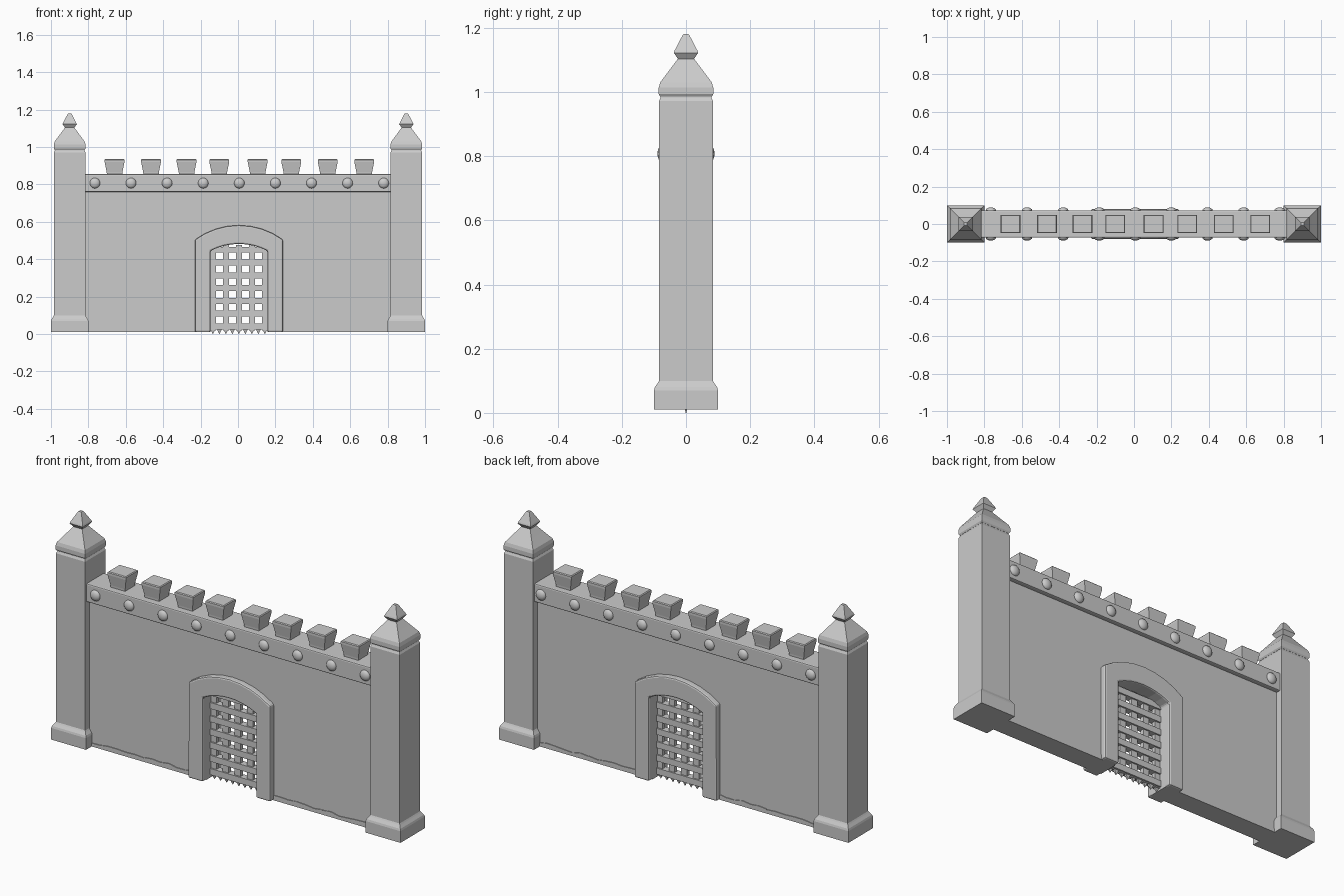
import bpy, bmesh, math, random

if "Cube" in bpy.data.objects:
    bpy.data.objects.remove(bpy.data.objects["Cube"])

random.seed(3)
CX = 0.005  # gate centre


def finish(name, bm, bevel=0.0, smooth=False):
    bmesh.ops.recalc_face_normals(bm, faces=bm.faces)
    me = bpy.data.meshes.new(name)
    bm.to_mesh(me)
    bm.free()
    ob = bpy.data.objects.new(name, me)
    bpy.context.collection.objects.link(ob)
    if smooth:
        for p in me.polygons:
            p.use_smooth = True
    if bevel:
        m = ob.modifiers.new("Bevel", "BEVEL")
        m.width = bevel
        m.segments = 2
        m.limit_method = 'ANGLE'
        m.angle_limit = math.radians(40)
    return ob


def add_rings(bm, rings, x=0.0, y=0.0):
    """Stack of rectangles (half_x, half_y, z), capped at both ends."""
    prev = None
    for hx, hy, z in rings:
        ring = [bm.verts.new((x + sx * hx, y + sy * hy, z))
                for sx, sy in ((-1, -1), (1, -1), (1, 1), (-1, 1))]
        if prev:
            for i in range(4):
                j = (i + 1) % 4
                bm.faces.new((prev[i], prev[j], ring[j], ring[i]))
        else:
            bm.faces.new(ring[::-1])
        prev = ring
    bm.faces.new(prev)


def add_box(bm, x0, x1, y0, y1, z0, z1):
    hx, hy = (x1 - x0) / 2, (y1 - y0) / 2
    add_rings(bm, [(hx, hy, z0), (hx, hy, z1)], (x0 + x1) / 2, (y0 + y1) / 2)


def extrude_outline(bm, pts, y0, y1):
    """Extrude an outline in the xz plane from y0 to y1."""
    face = bm.faces.new([bm.verts.new((x, y0, z)) for x, z in pts])
    res = bmesh.ops.extrude_face_region(bm, geom=[face], use_keep_orig=True)
    for v in res["geom"]:
        if isinstance(v, bmesh.types.BMVert):
            v.co.y = y1


def arch(half, spring, crown, n=8):
    """Arch outline from lower left, over the crown, to lower right."""
    rise = crown - spring
    r = (half * half + rise * rise) / (2 * rise)
    a = math.asin(half / r)
    arc = [(CX + r * math.sin(t), crown - r + r * math.cos(t))
           for t in (-a + 2 * a * i / n for i in range(n + 1))]
    return [(CX - half, 0.01)] + arc + [(CX + half, 0.01)]


opening = arch(0.152, 0.445, 0.482)

# Curtain wall with gate opening
bm = bmesh.new()
extrude_outline(bm, [(-0.83, 0.01)] + opening
                + [(0.83, 0.01), (0.83, 0.8), (-0.83, 0.8)], -0.05, 0.05)
finish("curtain_wall", bm)

# Raised gate surround
bm = bmesh.new()
extrude_outline(bm, arch(0.235, 0.505, 0.582) + opening[::-1], -0.08, 0.08)
finish("gate_surround", bm, 0.008)

# Band under the battlements
bm = bmesh.new()
add_box(bm, -0.83, 0.83, -0.073, 0.073, 0.76, 0.855)
finish("parapet_band", bm, 0.006)

# Round studs on both sides of the band
bm = bmesh.new()
for i in range(9):
    for side in (-1, 1):
        res = bmesh.ops.create_uvsphere(bm, u_segments=16, v_segments=10, radius=0.028)
        for v in res["verts"]:
            v.co.x += -0.765 + i * 0.193
            v.co.y = v.co.y * 0.6 + side * 0.072
            v.co.z += 0.807
finish("band_studs", bm, smooth=True)

# Flared merlons
bm = bmesh.new()
for x in (-0.66, -0.465, -0.275, -0.10, 0.105, 0.285, 0.48, 0.675):
    add_rings(bm, [(0.041, 0.039, 0.85), (0.042, 0.04, 0.866),
                   (0.053, 0.049, 0.92), (0.053, 0.049, 0.932),
                   (0.049, 0.045, 0.936)], x)
finish("merlons", bm)

# Square corner pillars: plinth, shaft, cap and finial
parts = {
    "plinth": [(0.1, 0.01), (0.1, 0.07), (0.097, 0.08), (0.088, 0.093), (0.084, 0.1)],
    "shaft": [(0.084, 0.095), (0.084, 0.972), (0.079, 0.982), (0.079, 0.99)],
    "cap": [(0.08, 0.985), (0.085, 0.993), (0.085, 1.013), (0.08, 1.03),
            (0.05, 1.07), (0.024, 1.105)],
    "finial": [(0.023, 1.1), (0.038, 1.122), (0.035, 1.13), (0.012, 1.174), (0.008, 1.18)],
}
for side, label in ((-1, "left"), (1, "right")):
    for part, prof in parts.items():
        bm = bmesh.new()
        add_rings(bm, [(h, h, z) for h, z in prof], side * 0.9)
        finish(f"{label}_pillar_{part}", bm)

# Portcullis bars, horizontals thicker than verticals
bm = bmesh.new()
for i in range(5):
    x = CX - 0.139 + i * 0.0695
    add_box(bm, x - 0.017, x + 0.017, -0.01, 0.01, 0.02, 0.475)
for i in range(7):
    z = 0.041 + i * 0.0683
    add_box(bm, CX - 0.155, CX + 0.155, -0.018, 0.018, z - 0.016, z + 0.016)
finish("portcullis", bm)

# Spikes along the bottom of the portcullis
bm = bmesh.new()
for i in range(9):
    add_rings(bm, [(0.0008, 0.0008, 0.0), (0.013, 0.008, 0.026)],
              CX - 0.139 + i * 0.03475)
finish("portcullis_spikes", bm)

# Worn footing stones along the wall base
bm = bmesh.new()
for x0, x1 in ((-0.81, -0.5), (-0.5, -0.22), (0.23, 0.52), (0.52, 0.81)):
    tops = [(x1 + (x0 - x1) * i / 6, 0.033 + random.uniform(-0.006, 0.006))
            for i in range(7)]
    extrude_outline(bm, [(x0, 0.01), (x1, 0.01)] + tops, -0.054, 0.054)
finish("footing_stones", bm)
